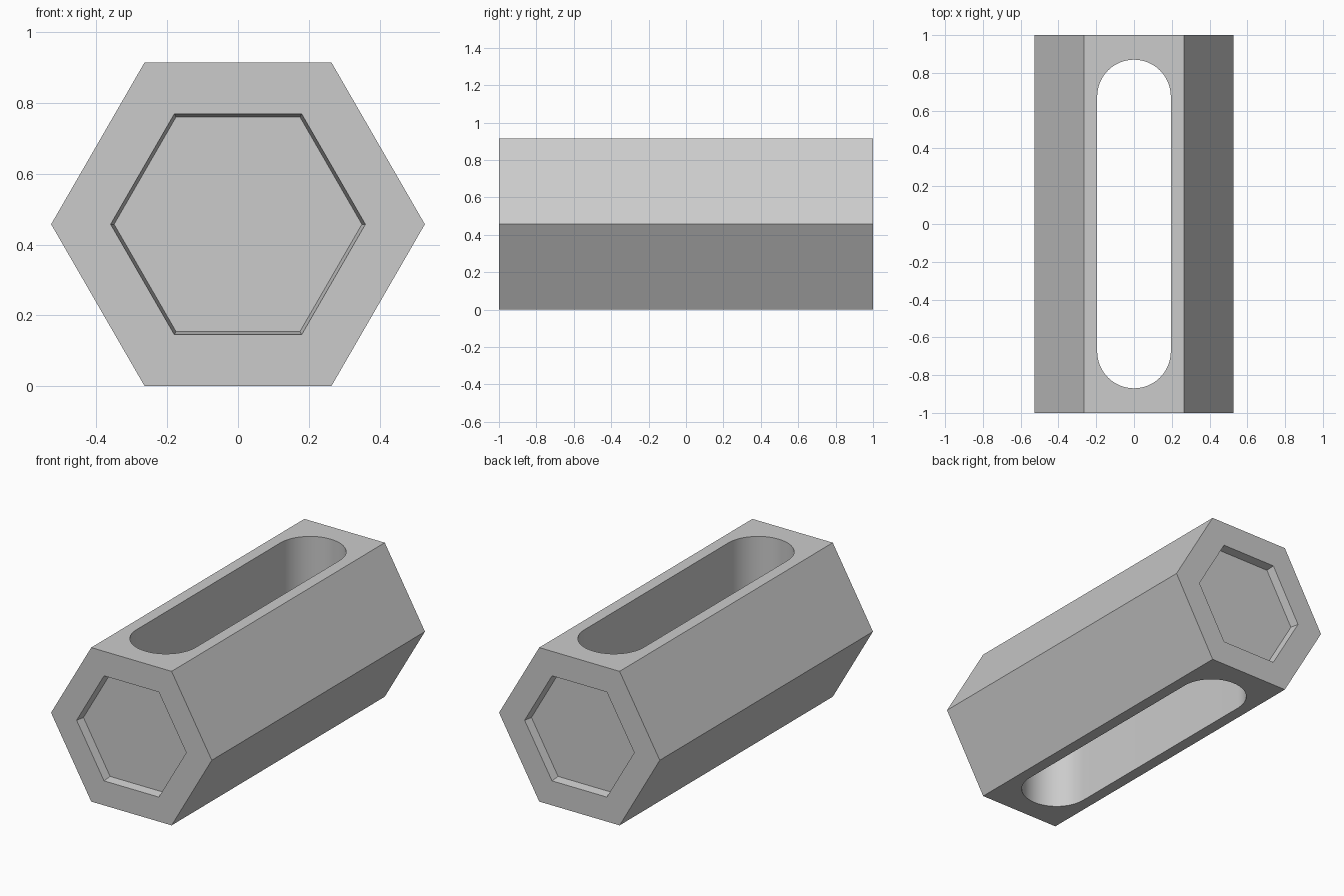
import bpy
import bmesh
from math import cos, sin, pi, sqrt
from mathutils import Vector

RADIUS = 0.528              # corner radius of the hexagonal bar
MID = RADIUS * sqrt(3) / 2  # height of the bar's axis
HALF = 1.0                  # half length along y
RECESS = 0.05               # depth of the end pockets

if "Cube" in bpy.data.objects:
    bpy.data.objects.remove(bpy.data.objects["Cube"], do_unlink=True)

grey = bpy.data.materials.new("plain grey")
grey.use_nodes = True
colour = (0.6, 0.6, 0.6, 1)
grey.diffuse_color = colour
grey.node_tree.nodes["Principled BSDF"].inputs["Base Color"].default_value = colour


def loft(name, start, end):
    """Solid between two matching outlines."""
    bm = bmesh.new()
    a = [bm.verts.new(p) for p in start]
    b = [bm.verts.new(p) for p in end]
    bm.faces.new(a)
    bm.faces.new(b)
    for i in range(len(a)):
        j = (i + 1) % len(a)
        bm.faces.new((a[i], a[j], b[j], b[i]))
    bmesh.ops.recalc_face_normals(bm, faces=bm.faces)
    mesh = bpy.data.meshes.new(name)
    bm.to_mesh(mesh)
    bm.free()
    mesh.materials.append(grey)
    obj = bpy.data.objects.new(name, mesh)
    bpy.context.collection.objects.link(obj)
    return obj


def hexagon(radius, y):
    return [Vector((radius * cos(k * pi / 3), y, MID + radius * sin(k * pi / 3)))
            for k in range(6)]


def slot(half_width, straight, z, steps=24):
    """Stadium outline running along y."""
    points = []
    for side in (0, 1):
        for k in range(steps + 1):
            t = pi * (side + k / steps)
            y = straight * (1 - 2 * side) + half_width * sin(t)
            points.append(Vector((half_width * cos(t), y, z)))
    return points


# Hexagonal bar
body = loft("hexagonal_body", hexagon(RADIUS, -HALF), hexagon(RADIUS, HALF))

# Long slot through top and bottom, and a tapered pocket in each end
cutters = [loft("slot_cutter", slot(0.195, 0.675, -0.2), slot(0.195, 0.675, 2 * MID + 0.2))]
for side, end in ((-1, "front"), (1, "back")):
    cutters.append(loft(end + "_pocket_cutter",
                        hexagon(0.35, side * (HALF - RECESS)),
                        hexagon(0.37, side * (HALF + RECESS))))

bpy.ops.object.select_all(action='DESELECT')
bpy.context.view_layer.objects.active = body
body.select_set(True)
for cutter in cutters:
    cutter.hide_render = True
    cut = body.modifiers.new(cutter.name, 'BOOLEAN')
    cut.operation = 'DIFFERENCE'
    cut.solver = 'EXACT'
    cut.object = cutter
    bpy.ops.object.modifier_apply(modifier=cut.name)
    bpy.data.objects.remove(cutter, do_unlink=True)

# Smooth rounded slot ends, sharp everywhere else
bpy.ops.object.shade_smooth_by_angle()
